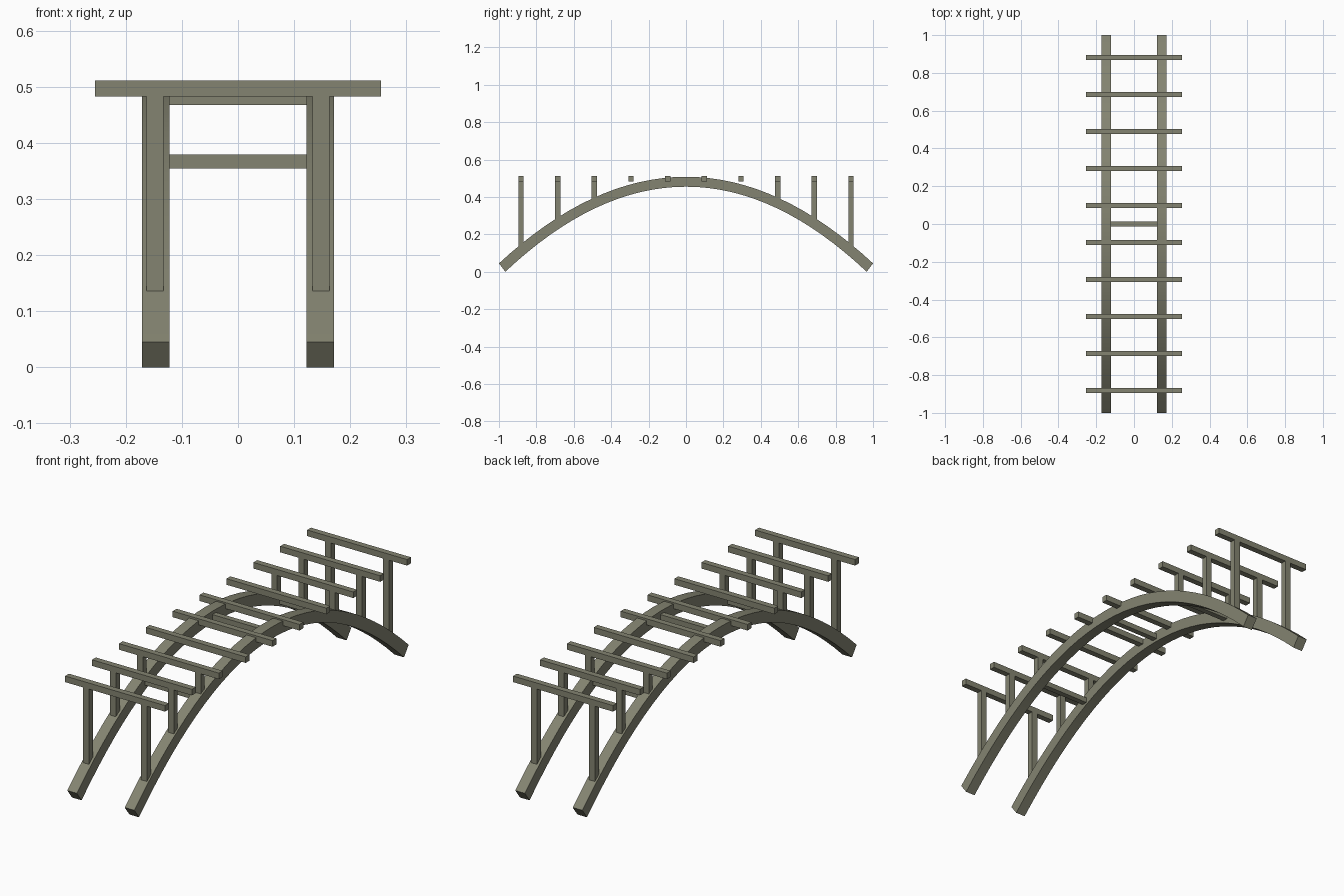
import bpy, bmesh

if "Cube" in bpy.data.objects:
    bpy.data.objects.remove(bpy.data.objects["Cube"])

wood = bpy.data.materials.new("olive grey wood")
wood.diffuse_color = (0.23, 0.23, 0.165, 1)
wood.use_nodes = True
wood.node_tree.nodes["Principled BSDF"].inputs["Base Color"].default_value = wood.diffuse_color


def finish(name, bm):
    bmesh.ops.recalc_face_normals(bm, faces=bm.faces[:])
    me = bpy.data.meshes.new(name)
    bm.to_mesh(me)
    bm.free()
    me.materials.append(wood)
    ob = bpy.data.objects.new(name, me)
    bpy.context.collection.objects.link(ob)
    return ob


def box(name, lo, hi):
    bm = bmesh.new()
    bmesh.ops.create_cube(bm, size=1)
    for v in bm.verts:
        v.co = [(a + b) / 2 + c * (b - a) for a, b, c in zip(lo, hi, v.co)]
    return finish(name, bm)


def rib_top(y):
    return 0.508 - 0.463 * y * y


def rib_bottom(y):
    return 0.455 - 0.4876 * y * y


# Arched ribs: a parabolic band swept between two x planes
def rib(name, x0, x1, n=32):
    bm = bmesh.new()
    rings = []
    for i in range(n + 1):
        t = -1 + 2 * i / n
        yo, yi = t, t * 0.966
        rings.append([bm.verts.new(p) for p in (
            (x0, yo, rib_top(yo)), (x1, yo, rib_top(yo)),
            (x1, yi, rib_bottom(yi)), (x0, yi, rib_bottom(yi)))])
    for a, b in zip(rings, rings[1:]):
        for k in range(4):
            j = (k + 1) % 4
            bm.faces.new((a[k], a[j], b[j], b[k]))
    bm.faces.new(rings[0])
    bm.faces.new(rings[-1])
    ob = finish(name, bm)
    bpy.ops.object.select_all(action='DESELECT')
    ob.select_set(True)
    bpy.context.view_layer.objects.active = ob
    bpy.ops.object.shade_smooth_by_angle(angle=0.5)


rib("left_arch_rib", -0.171, -0.122)
rib("right_arch_rib", 0.122, 0.171)

# Level deck crossbars, with posts down to the ribs on the outer three
H = 0.014
for s in (-1, 1):
    for i in range(5):
        y = s * (0.098 + 0.196 * i)
        box("deck_crossbar", (-0.255, y - H, 0.483), (0.255, y + H, 0.511))
        if i >= 2:
            for x in (-0.148, 0.148):
                box("deck_post", (x - 0.015, y - H, rib_top(y) - 0.03),
                    (x + 0.015, y + H, 0.483))

# Struts tying the two ribs together
for y, z in ((-0.49, 0.354), (0, 0.468), (0.49, 0.354)):
    box("rib_strut", (-0.125, y - 0.013, z), (0.125, y + 0.013, z + 0.025))
